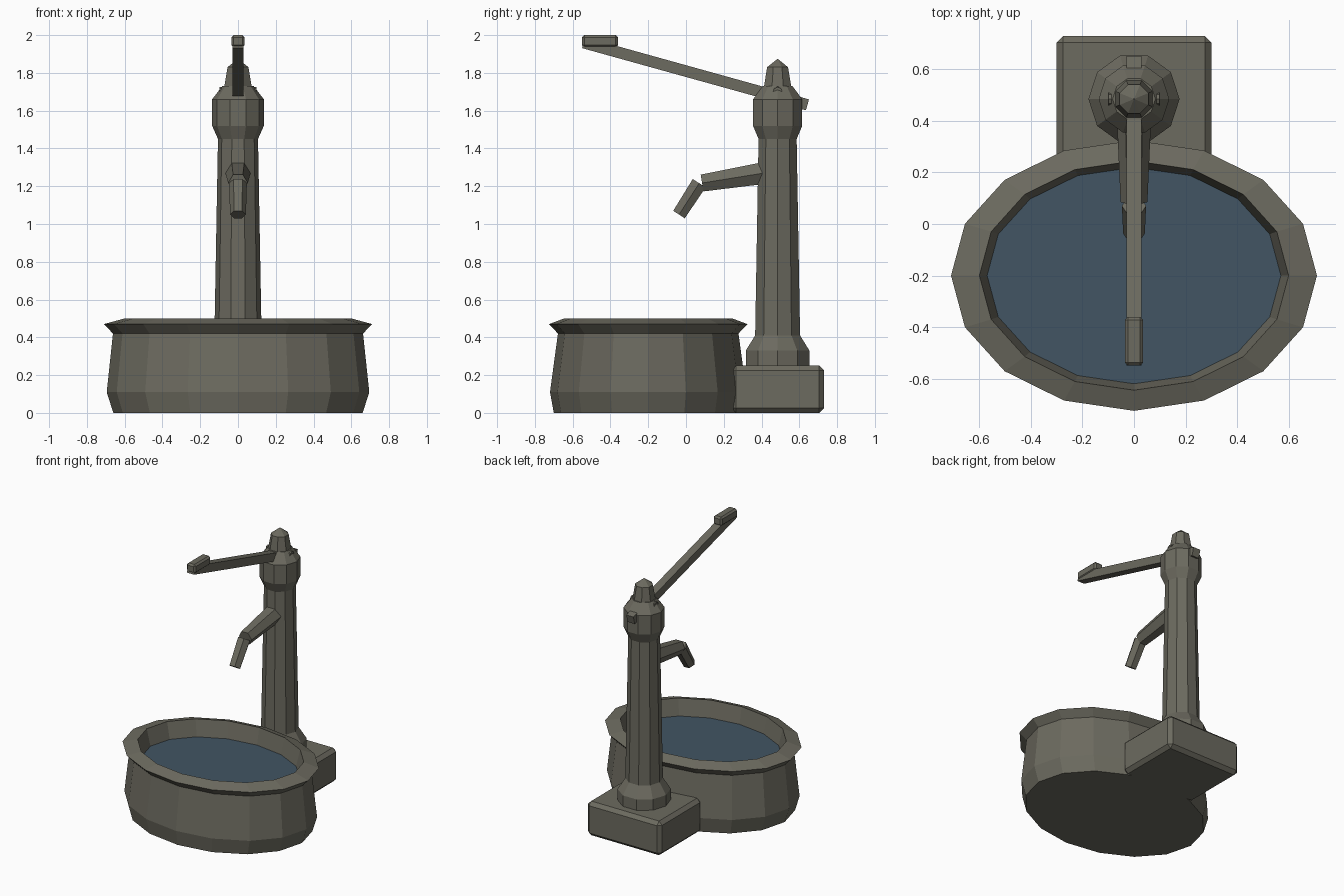
import bpy, bmesh
from math import cos, sin, tau, atan2, hypot
from mathutils import Vector, Matrix

cube = bpy.data.objects.get("Cube")
if cube:
    bpy.data.objects.remove(cube, do_unlink=True)


def material(name, rgb):
    m = bpy.data.materials.new(name)
    m.use_nodes = True
    m.diffuse_color = (*rgb, 1)
    m.node_tree.nodes["Principled BSDF"].inputs["Base Color"].default_value = (*rgb, 1)
    return m


stone = material("grey stone", (0.15, 0.145, 0.115))
blue = material("dark water", (0.054, 0.09, 0.125))


def finish(name, bm, mat):
    me = bpy.data.meshes.new(name)
    bm.to_mesh(me)
    bm.free()
    me.materials.append(mat)
    ob = bpy.data.objects.new(name, me)
    bpy.context.collection.objects.link(ob)
    return ob


def lathe(name, rings, sides, y, mat, turn=0.0, caps=(True, True)):
    """Stack of elliptical rings (rx, ry, z) joined by flat faces."""
    bm = bmesh.new()
    loops = []
    for rx, ry, z in rings:
        angles = [tau * (i + turn) / sides for i in range(sides)]
        loops.append([bm.verts.new((rx * cos(a), y + ry * sin(a), z)) for a in angles])
    for low, high in zip(loops, loops[1:]):
        for i in range(sides):
            j = (i + 1) % sides
            bm.faces.new((low[i], low[j], high[j], high[i]))
    if caps[0]:
        bm.faces.new(loops[0][::-1])
    if caps[1]:
        bm.faces.new(loops[-1])
    return finish(name, bm, mat)


def box(name, size, centre, mat, tilt=0.0, bevel=0.0):
    bm = bmesh.new()
    bmesh.ops.create_cube(bm, size=1)
    bmesh.ops.scale(bm, vec=size, verts=bm.verts)
    if bevel:
        bmesh.ops.bevel(bm, geom=bm.edges[:], offset=bevel, segments=1, affect='EDGES')
    bm.transform(Matrix.Translation(centre) @ Matrix.Rotation(tilt, 4, 'X'))
    return finish(name, bm, mat)


def tube(name, start, end, r1, r2, sides, mat):
    """Tapered prism between two points, with a corner facing sideways."""
    a, b = Vector(start), Vector(end)
    axis = (b - a).normalized()
    side = Vector((1, 0, 0)) if abs(axis.x) < 0.5 else Vector((0, 1, 0))
    up = axis.cross(side)
    rot = Matrix((side, up, axis)).transposed().to_4x4()
    bm = bmesh.new()
    bmesh.ops.create_cone(bm, cap_ends=True, segments=sides, radius1=r1, radius2=r2,
                          depth=(b - a).length)
    bm.transform(Matrix.Translation((a + b) / 2) @ rot @ Matrix.Rotation(tau / 4, 4, 'Z'))
    return finish(name, bm, mat)


# Oval basin with overhanging rim, and its water
TUB_Y, PUMP_Y = -0.2, 0.485
lathe("basin", [(0.66, 0.5, 0), (0.695, 0.52, 0.11), (0.662, 0.478, 0.42),
                (0.71, 0.525, 0.47), (0.6, 0.445, 0.5), (0.57, 0.42, 0.38)],
      16, TUB_Y, stone, caps=(True, False))
lathe("water", [(0.57, 0.42, 0.375), (0.57, 0.42, 0.38)], 16, TUB_Y, blue)

# Plinth under the pump
box("plinth", (0.6, 0.49, 0.25), (0, 0.485, 0.125), stone, bevel=0.025)

# Pump column and pointed cap
column = [(0.177, 0.24), (0.177, 0.33), (0.125, 0.41), (0.106, 1.45),
          (0.137, 1.52), (0.137, 1.66), (0.083, 1.73)]
lathe("column", [(r, r, z) for r, z in column], 10, PUMP_Y, stone)
cap = [(0.083, 1.7), (0.06, 1.83), (0.002, 1.873)]
lathe("cap", [(r, r, z) for r, z in cap], 8, PUMP_Y, stone, turn=0.5)

# Bent spout in two tapered lengths
tube("spout_arm", (0, 0.42, 1.271), (0, 0.085, 1.217), 0.067, 0.052, 6, stone)
tube("spout_tip", (0, 0.07, 1.216), (0, -0.037, 1.05), 0.047, 0.042, 6, stone)

# Lever with its grip and pivot pin
low, high = Vector((0, 0.635, 1.602)), Vector((0, -0.55, 1.931))
run = high - low
normal = Vector((0, -run.z, run.y)).normalized() * -1
lever_tilt = atan2(run.z, run.y) - tau / 2
box("lever", (0.058, hypot(run.y, run.z), 0.06), (low + high) / 2 + normal * 0.03,
    stone, tilt=lever_tilt)
grip = box("grip", (0.07, 0.19, 0.065), (0, -0.455, 1.9675), stone)
bev = grip.modifiers.new("edge", 'BEVEL')
bev.width, bev.segments = 0.012, 1
tube("pivot_pin", (-0.098, PUMP_Y, 1.7), (0.098, PUMP_Y, 1.7), 0.025, 0.025, 8, stone)
